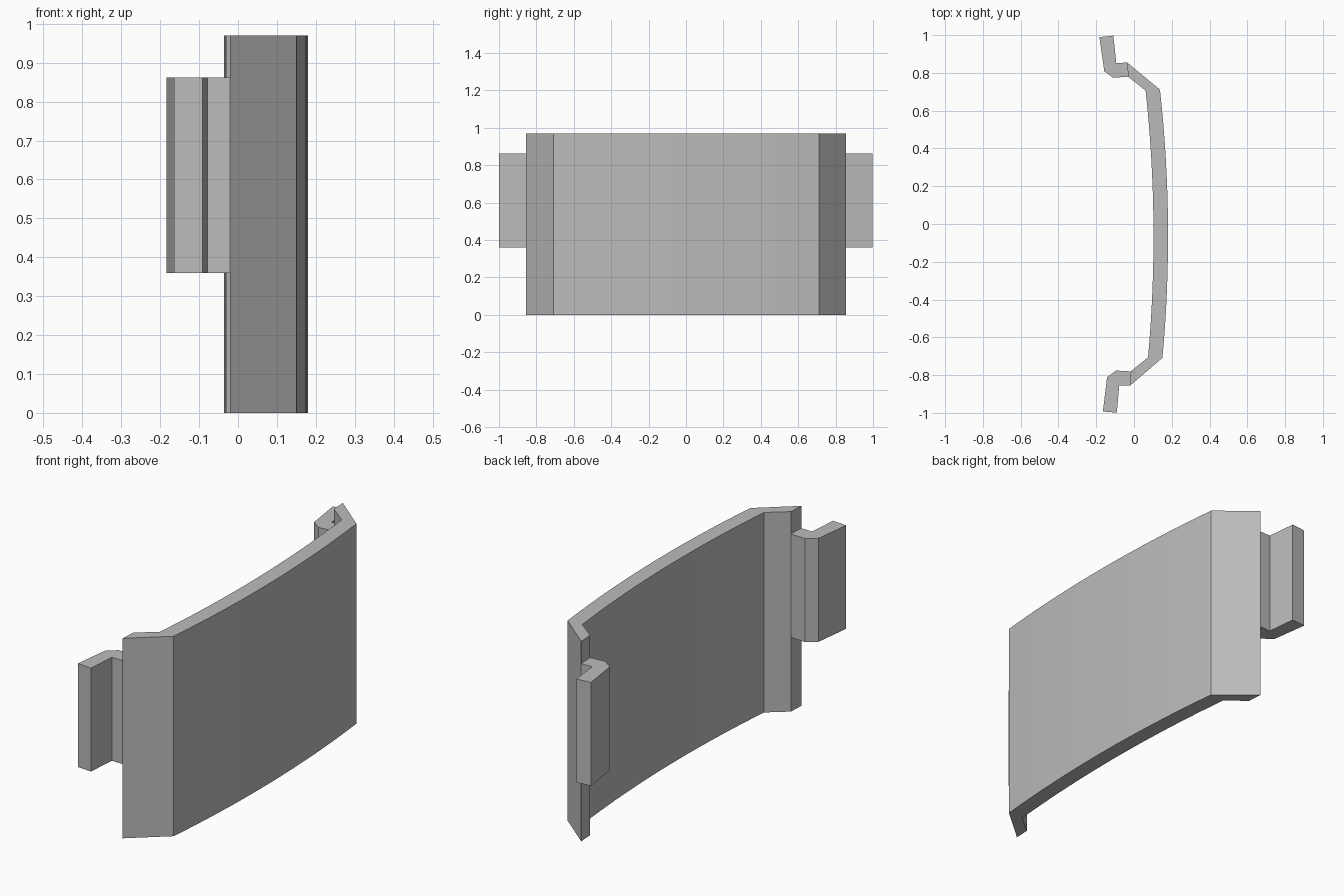
import bpy, bmesh, math
from mathutils import Matrix

cube = bpy.data.objects.get("Cube")
if cube:
    bpy.data.objects.remove(cube, do_unlink=True)

GREY = (0.5, 0.5, 0.5, 1)
mat = bpy.data.materials.new("plain grey")
mat.use_nodes = True
mat.diffuse_color = GREY
mat.node_tree.nodes["Principled BSDF"].inputs["Base Color"].default_value = GREY

# The whole piece sits at a very slight twist about the vertical
TWIST = Matrix.Rotation(math.radians(0.53), 4, 'Z')


def extrude_profile(name, points, bottom, top):
    """Upright prism over a closed plan outline."""
    bm = bmesh.new()
    face = bm.faces.new([bm.verts.new((x, y, bottom)) for x, y in points])
    result = bmesh.ops.extrude_face_region(bm, geom=[face])
    verts = [v for v in result["geom"] if isinstance(v, bmesh.types.BMVert)]
    bmesh.ops.translate(bm, verts=verts, vec=(0, 0, top - bottom))
    bmesh.ops.transform(bm, matrix=TWIST, verts=bm.verts)
    bmesh.ops.recalc_face_normals(bm, faces=bm.faces)
    mesh = bpy.data.meshes.new(name)
    bm.to_mesh(mesh)
    bm.free()
    mesh.materials.append(mat)
    obj = bpy.data.objects.new(name, mesh)
    bpy.context.collection.objects.link(obj)
    return obj


def bow(middle, edge, half, steps=16):
    """Shallow arc in plan from -half to +half."""
    ts = [2 * i / steps - 1 for i in range(steps + 1)]
    return [(middle + (edge - middle) * t * t, half * t) for t in ts]


# Bowed cover plate with angled end flanges
outer = [(-0.028, -0.855)] + bow(0.18, 0.144, 0.71) + [(-0.028, 0.855)]
inner = [(-0.024, -0.78)] + bow(0.103, 0.068, 0.706) + [(-0.024, 0.78)]
extrude_profile("cover_plate", outer + inner[::-1], 0, 0.97)

# Bent mounting tab at each end
tab = [(-0.028, 0.855), (-0.086, 0.853), (-0.1, 0.998), (-0.174, 0.991),
       (-0.15, 0.81), (-0.103, 0.775), (-0.024, 0.78)]
for name, side in (("back_tab", 1), ("front_tab", -1)):
    extrude_profile(name, [(x, side * y) for x, y in tab], 0.36, 0.862)
